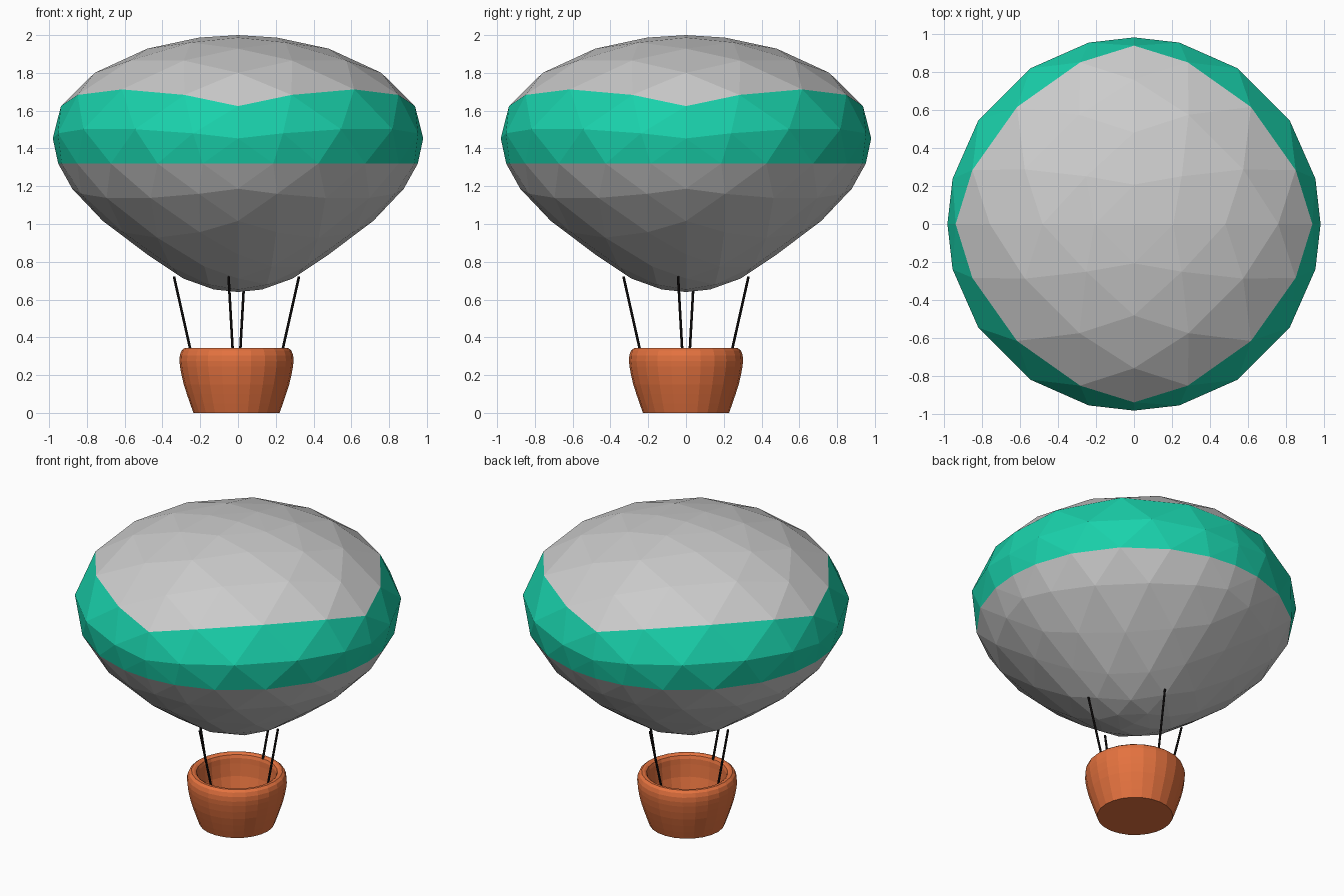
import bpy, bmesh, math
from mathutils import Vector, Matrix

if "Cube" in bpy.data.objects:
    bpy.data.objects.remove(bpy.data.objects["Cube"])

N = 6                        # subdivisions of each octahedron edge
MID, HALF = 1.32, 0.68       # equator height and half height of the envelope
CX = -0.008                  # basket and ropes sit slightly off centre
# width factor along the unit-sphere height: full top, tapered bottom
WIDTH = [(-1, .65), (-.894, .65), (-.707, .68), (-.447, .80), (-.196, .895), (0, .952),
         (.196, 1.0), (.267, 1.02), (.447, 1.048), (.577, 1.065), (.707, 1.072), (.894, 1.075), (1, 1.05)]


def material(name, rgb):
    m = bpy.data.materials.new(name)
    m.diffuse_color = (*rgb, 1)
    m.use_nodes = True
    m.node_tree.nodes["Principled BSDF"].inputs["Base Color"].default_value = m.diffuse_color
    return m


def finish(bm, name, mat=None):
    me = bpy.data.meshes.new(name)
    bm.to_mesh(me)
    bm.free()
    ob = bpy.data.objects.new(name, me)
    bpy.context.collection.objects.link(ob)
    if mat:
        me.materials.append(mat)
    return ob


def width(z):
    for (a, u), (b, v) in zip(WIDTH, WIDTH[1:]):
        if z <= b:
            return u + (v - u) * (z - a) / (b - a)
    return WIDTH[-1][1]


def point(i, j, quarter, side):
    p = Vector((i - j, j, side * (N - i))).normalized()
    p = Matrix.Rotation(quarter * math.pi / 2, 3, 'Z') @ p
    w = width(p.z)
    return (p.x * w, p.y * w, MID + HALF * p.z)


def envelope(name, rows, mat=None):
    """Selected rows of a geodesic octahedron; rows = [(side, row), ...]"""
    bm = bmesh.new()
    for side, i in rows:
        for q in range(4):
            for j in range(i + 1):
                tris = [((i, j), (i + 1, j), (i + 1, j + 1))]
                if j < i:
                    tris.append(((i, j), (i + 1, j + 1), (i, j + 1)))
                for t in tris:
                    vs = [bm.verts.new(point(a, b, q, side)) for a, b in t]
                    bm.faces.new(vs if side > 0 else vs[::-1])
    bmesh.ops.remove_doubles(bm, verts=bm.verts[:], dist=1e-4)
    return finish(bm, name, mat)


green = material("band_green", (0.01, 0.64, 0.41))
orange = material("basket_orange", (0.78, 0.17, 0.05))
black = material("rope_black", (0.01, 0.008, 0.008))

# Balloon envelope in three bands
envelope("envelope_top", [(1, i) for i in range(4)])
envelope("envelope_band", [(1, 4), (1, 5)], green)
envelope("envelope_bottom", [(-1, i) for i in range(6)])

# Basket: lathed hollow profile with a rounded rim
profile = [(0, 0), (.228, 0), (.246, .05), (.263, .10), (.279, .15), (.291, .20), (.299, .245),
           (.302, .275), (.300, .305), (.291, .33), (.275, .343), (.258, .343), (.245, .335),
           (.238, .315), (.236, .28), (.228, .20), (.205, .11), (.185, .05), (0, .05)]
bm = bmesh.new()
vs = [bm.verts.new((r, 0, z)) for r, z in profile]
es = [bm.edges.new(p) for p in zip(vs, vs[1:])]
bmesh.ops.spin(bm, geom=vs + es, cent=(0, 0, 0), axis=(0, 0, 1), angle=math.tau,
               steps=24, use_merge=True)
bmesh.ops.remove_doubles(bm, verts=bm.verts[:], dist=1e-4)
bmesh.ops.recalc_face_normals(bm, faces=bm.faces[:])
basket = finish(bm, "basket", orange)
basket.location.x = CX

# Four ropes, repeated every quarter turn
for k in range(4):
    rot = Matrix.Rotation(k * math.pi / 2, 3, 'Z')
    top = rot @ Vector((.331, -.042, .722))
    low = rot @ Vector((.243, -.020, .330))
    d = top - low
    bm = bmesh.new()
    bmesh.ops.create_cone(bm, cap_ends=True, segments=8, radius1=.007, radius2=.007, depth=d.length)
    rope = finish(bm, f"rope_{k + 1}", black)
    rope.rotation_euler = d.to_track_quat('Z', 'Y').to_euler()
    rope.location = (top + low) / 2 + Vector((CX, 0, 0))
